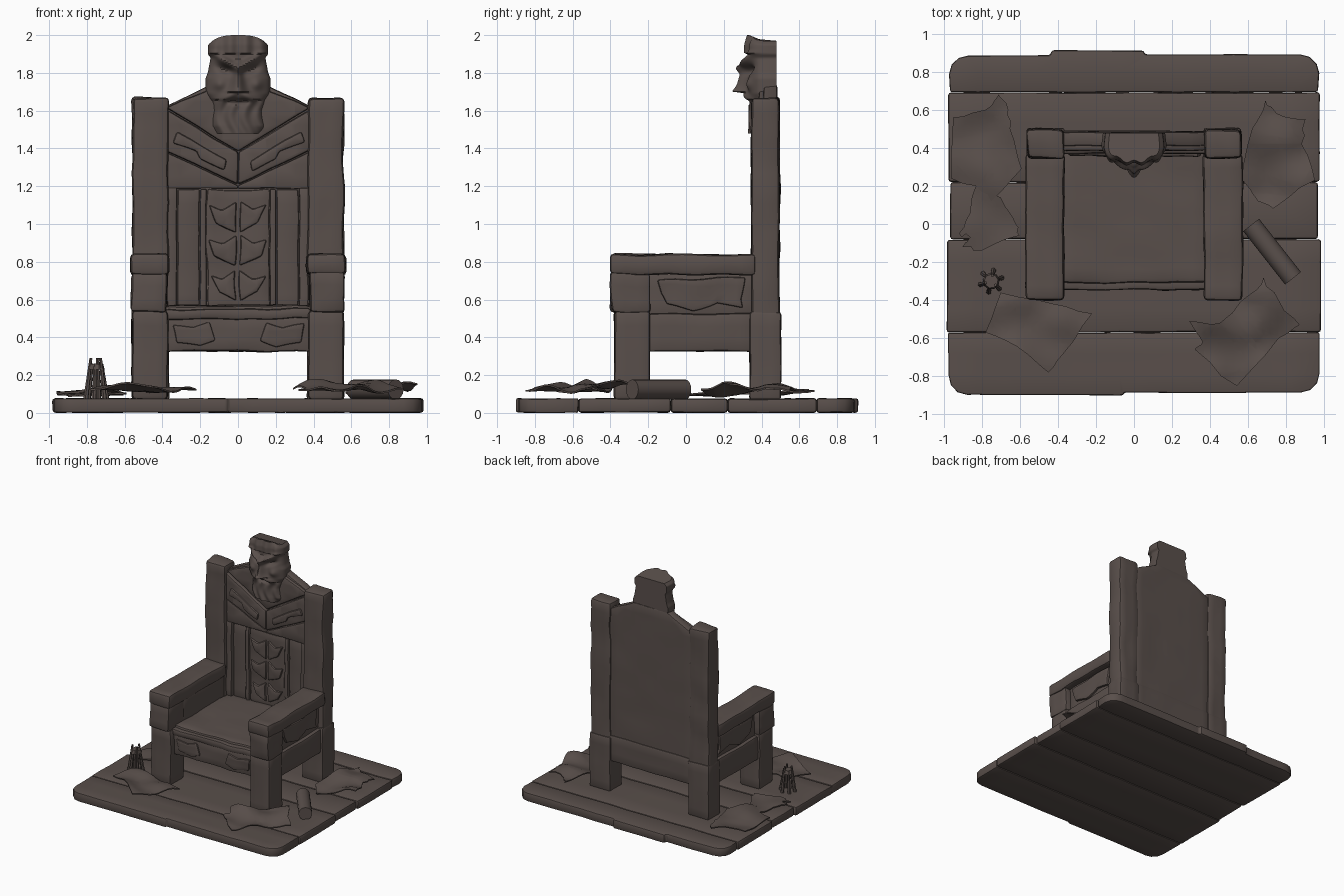
import bpy, bmesh, math, random
from mathutils import Vector, noise

if "Cube" in bpy.data.objects:
    bpy.data.objects.remove(bpy.data.objects["Cube"])

random.seed(4)
wood = bpy.data.materials.new("dark weathered wood")
wood.diffuse_color = (0.10, 0.078, 0.07, 1)
wood.use_nodes = True
wood.node_tree.nodes["Principled BSDF"].inputs["Base Color"].default_value = wood.diffuse_color


def finish(bm, name, angle=32):
    bmesh.ops.recalc_face_normals(bm, faces=bm.faces)
    me = bpy.data.meshes.new(name)
    bm.to_mesh(me)
    bm.free()
    ob = bpy.data.objects.new(name, me)
    bpy.context.collection.objects.link(ob)
    me.materials.append(wood)
    bpy.ops.object.select_all(action='DESELECT')
    ob.select_set(True)
    bpy.context.view_layer.objects.active = ob
    bpy.ops.object.shade_smooth_by_angle(angle=math.radians(angle))
    return ob


def slice_grid(bm, step):
    """Cut the mesh on an even grid so that it can be bent."""
    for i in range(3):
        vals = [v.co[i] for v in bm.verts]
        lo, hi = min(vals), max(vals)
        n = int((hi - lo) / step)
        for k in range(1, n + 1):
            co, no = Vector(), Vector()
            co[i], no[i] = lo + (hi - lo) * k / (n + 1), 1
            bmesh.ops.bisect_plane(bm, geom=bm.verts[:] + bm.edges[:] + bm.faces[:],
                                   plane_co=co, plane_no=no, dist=1e-5)


def prism(name, pts, a0, a1, axis='y', bevel=0.015, rough=0.006, step=0.08):
    """Outline pushed along an axis, edges rounded, surface roughened."""
    bm = bmesh.new()
    put = {'x': lambda p, a: (a, p[0], p[1]), 'y': lambda p, a: (p[0], a, p[1]),
           'z': lambda p, a: (p[0], p[1], a)}[axis]
    lo = [bm.verts.new(put(p, a0)) for p in pts]
    hi = [bm.verts.new(put(p, a1)) for p in pts]
    bm.faces.new(lo)
    bm.faces.new(hi[::-1])
    for i in range(len(pts)):
        j = (i + 1) % len(pts)
        bm.faces.new((lo[i], hi[i], hi[j], lo[j]))
    bmesh.ops.recalc_face_normals(bm, faces=bm.faces)
    sharp = [e for e in bm.edges if e.calc_face_angle(0) > 0.6]
    bmesh.ops.bevel(bm, geom=sharp, offset=bevel, segments=2, profile=0.5,
                    affect='EDGES', clamp_overlap=True)
    slice_grid(bm, step)
    for v in bm.verts:
        v.co += noise.noise_vector(v.co * 6) * rough
    return finish(bm, name)


def box(name, x, y, z, **kw):
    x0, x1 = sorted(x)
    return prism(name, [(x0, y[0]), (x1, y[0]), (x1, y[1]), (x0, y[1])], z[0], z[1], 'z', **kw)


def arc(cx, cy, r, a):
    return [(cx + r * math.cos(math.radians(a + t)), cy + r * math.sin(math.radians(a + t)))
            for t in (0, 30, 60, 90)]


# floor boards, outer two with round corners
floor = dict(bevel=0.014, rough=0.004, step=0.16)
prism("floor_board_front", arc(-.875, -.795, .1, 180) + [(-.06, -.9), (-.05, -.885), (.43, -.885)]
      + arc(.875, -.785, .1, 270) + [(.975, -.57), (-.975, -.57)], 0.002, .076, 'z', **floor)
prism("floor_board_back", [(-.965, .692), (.965, .692)] + arc(.87, .79, .1, 0)
      + [(.06, .89), (.05, .91), (-.43, .91), (-.44, .885)] + arc(-.87, .785, .1, 90),
      0.002, .076, 'z', **floor)
for i, (y0, y1, w) in enumerate([(-.568, -.082, .982), (-.08, .218, .965), (.22, .69, .975)]):
    box(f"floor_board_{i}", (-w, w), (y0, y1), (0.002, .076), **floor)

# seat, apron and back rail
box("seat", (-.385, .385), (-.31, .43), (.47, .57), bevel=.025, rough=.014)
box("seat_apron", (-.385, .385), (-.335, -.26), (.325, .505), rough=.012)
box("apron_lip", (-.38, .38), (-.345, -.28), (.495, .55), rough=.014)
box("back_rail", (-.39, .39), (.38, .49), (.325, .55))

for s, side in ((-1, "left"), (1, "right")):
    X = lambda a, b: (s * a, s * b)
    # posts, legs and arms
    box(f"back_post_{side}", X(.37, .56), (.345, .495), (.07, 1.67), bevel=.022, rough=.012)
    box(f"back_post_foot_{side}", X(.365, .563), (.337, .503), (.07, .535))
    box(f"front_leg_{side}", X(.37, .56), (-.38, -.19), (.07, .54), bevel=.02)
    box(f"arm_block_{side}", X(.375, .565), (-.395, -.19), (.53, .74), bevel=.018, rough=.016)
    box(f"armrest_{side}", X(.365, .57), (-.4, .37), (.73, .84), bevel=.022, rough=.009)
    # side panels
    box(f"side_plank_{side}", X(.38, .545), (-.2, .36), (.325, .525))
    box(f"side_panel_{side}", X(.375, .515), (-.2, .36), (.51, .74))
    prism(f"side_carving_{side}", [(-.15, .7), (.31, .72), (.29, .6), (.3, .55), (.17, .58),
                                   (.04, .54), (-.1, .57), (-.13, .63)],
          s * .50, s * .535, 'x', bevel=.01, rough=.012, step=.05)
    # backrest frame, chevron and slats
    prism(f"chevron_{side}", [(0, 1.21), (s * .38, 1.385), (s * .38, 1.605), (0, 1.375)],
          .368, .43, rough=.009)
    prism(f"chevron_carving_{side}", [(s * .06, 1.33), (s * .33, 1.49), (s * .35, 1.43),
                                      (s * .22, 1.38), (s * .2, 1.34), (s * .07, 1.28)],
          .352, .39, bevel=.012, rough=.014, step=.05)
    prism(f"spandrel_{side}", [(0, 1.19), (s * .38, 1.19), (s * .38, 1.38), (0, 1.205)],
          .378, .43, bevel=.008)
    box(f"frame_stile_{side}", X(.325, .38), (.375, .43), (.55, 1.195), bevel=.008)
    box(f"wide_slat_{side}", X(.205, .32), (.398, .44), (.55, 1.185), bevel=.01)
    box(f"thin_slat_{side}", X(.168, .2), (.385, .44), (.55, 1.185), bevel=.007)
    # carved lumps on the middle panel and apron
    for k, (z, w) in enumerate([(.68, .1), (.87, .13), (1.05, .11)]):
        prism(f"panel_carving_{side}_{k}", [(s * .01, z - .09), (s * w, z - .04), (s * .15, z + .05),
                                            (s * .08, z + .03), (s * .01, z + .08)],
              .382, .43, bevel=.012, rough=.014, step=.05)
    prism(f"apron_carving_{side}", [(s * .12, .38), (s * .2, .35), (s * .33, .37), (s * .35, .47),
                                    (s * .24, .45), (s * .15, .48)],
          -.348, -.3, bevel=.01, rough=.012, step=.05)

prism("backrest_board", [(-.39, .33), (.39, .33), (.39, 1.62), (.3, 1.665), (.15, 1.735),
                         (-.15, 1.735), (-.3, 1.665), (-.39, 1.62)], .41, .482, bevel=.01)
prism("gable_panel", [(0, 1.38), (.38, 1.615), (.3, 1.655), (.14, 1.715), (-.14, 1.715),
                      (-.3, 1.655), (-.38, 1.615)], .385, .43, bevel=.012)
box("middle_panel", (-.165, .165), (.398, .44), (.55, 1.185), bevel=.008, rough=.016, step=.05)


# carved bearded head: a relief surface closed to a flat back
def bump(t, s):
    return math.exp(-(t / s) ** 2)


def half_width(z):
    keys = [(1.48, .125), (1.52, .15), (1.6, .135), (1.66, .15), (1.69, .17), (1.77, .172),
            (1.8, .16), (1.88, .145), (1.9, .16), (1.97, .158), (2.0, .135)]
    for (a, wa), (b, wb) in zip(keys, keys[1:]):
        if z <= b + 1e-6:
            return wa + (wb - wa) * (z - a) / (b - a)
    return .13


def face_y(x, u, z):
    a = abs(x)
    y = .41 - .085 * math.sqrt(max(0, 1 - u * u))
    if z < 1.66:                                               # beard strands
        y += .006 * math.sin(x * 85 + 2 * math.sin(z * 25)) + .01
    if z > 1.9:                                                # hair locks
        y += .008 * math.cos(x * 75) - .012 + .28 * max(0, z - 1.95)
    y -= .045 * bump(z - 1.825 - .55 * a, .022) * bump(a - .05, .075)   # brows
    y += .032 * bump(z - 1.795 - .3 * a, .02) * bump(a - .07, .04)      # eye sockets
    if 1.7 < z < 1.87:                                         # nose
        t = (1.87 - z) / .17
        y -= (.02 + .045 * t) * bump(a, .018 + .022 * t * t)
    y -= .024 * bump(z - 1.7 + .45 * a, .024) * bump(a - .04, .06)      # moustache
    y += .03 * bump(z - 1.648, .012) * bump(a, .05)                     # mouth
    y -= .02 * bump(z - 1.74, .03) * bump(a - .1, .03)                  # cheeks
    return y


bm = bmesh.new()
NU, NZ = 44, 66
front, back = [], []
for j in range(NZ + 1):
    z = 1.48 + .52 * j / NZ
    fr, bk = [], []
    for i in range(NU + 1):
        u = 2 * i / NU - 1
        x = u * half_width(z)
        zz = z - .03 * abs(u) ** 3 * max(0, (z - 1.9) / .1)
        fr.append(bm.verts.new((x, face_y(x, u, z), zz)))
        if i in (0, NU):
            bk.append(bm.verts.new((x * .95, .478, zz)))
    front.append(fr)
    back.append(bk)
for j in range(NZ):
    f0, f1, b0, b1 = front[j], front[j + 1], back[j], back[j + 1]
    for i in range(NU):
        bm.faces.new((f0[i], f0[i + 1], f1[i + 1], f1[i]))
    bm.faces.new((f0[0], f1[0], b1[0], b0[0]))
    bm.faces.new((f0[-1], b0[1], b1[1], f1[-1]))
    bm.faces.new((b0[0], b1[0], b1[1], b0[1]))
bm.faces.new(front[0] + back[0][::-1])
bm.faces.new(front[-1] + back[-1][::-1])
finish(bm, "carved_head", 40)


# torn crumpled sheets lying on the floor
def sheet(name, pts, z0, amp, tear=.012):
    bm = bmesh.new()
    ring = []
    for p, q in zip(pts, pts[1:] + pts[:1]):
        for t in (0, .33, .66):
            o = tear if t else 0
            ring.append(bm.verts.new((p[0] + (q[0] - p[0]) * t + random.uniform(-o, o),
                                      p[1] + (q[1] - p[1]) * t + random.uniform(-o, o), 0)))
    bm.faces.new(ring)
    bmesh.ops.triangulate(bm, faces=bm.faces[:])
    slice_grid(bm, .04)
    for v in bm.verts:
        v.co.z = z0 + amp * (.5 + .9 * noise.noise(Vector((v.co.x * 5, v.co.y * 5, 3.3))))
        v.co.z = max(v.co.z, .081)
    bmesh.ops.recalc_face_normals(bm, faces=bm.faces)
    top = bmesh.ops.extrude_face_region(bm, geom=bm.faces[:], use_keep_orig=True)
    for g in top["geom"]:
        if isinstance(g, bmesh.types.BMVert):
            g.co.z += .009
    finish(bm, name)


sheet("torn_sheet_back_left", [(-.95, .56), (-.78, .6), (-.71, .68), (-.66, .6), (-.65, .5),
                               (-.59, .29), (-.75, .12), (-.83, .2), (-.96, .24)], .083, .04)
sheet("torn_sheet_left", [(-.83, .2), (-.7, .14), (-.62, .0), (-.6, -.06), (-.8, -.14), (-.9, -.12),
                          (-.86, -.07), (-.92, -.05), (-.86, .06)], .085, .03)
sheet("torn_sheet_back_right", [(.57, .23), (.62, .5), (.69, .65), (.75, .58), (.9, .55), (.88, .42),
                                (.95, .23), (.73, .08), (.65, .12)], .09, .07)
sheet("torn_sheet_front_right", [(.62, -.36), (.68, -.28), (.76, -.4), (.87, -.53), (.76, -.6),
                                 (.54, -.85), (.32, -.66), (.36, -.62), (.29, -.51), (.45, -.52)],
      .09, .07)
sheet("torn_sheet_front_left", [(-.7, -.36), (-.42, -.42), (-.22, -.47), (-.37, -.68), (-.45, -.78),
                                (-.62, -.64), (-.78, -.57)], .09, .065, .006)

# rolled scroll, round stick lying on the floor
d = Vector((.22, -.28, 0))
n = Vector((.28, .22, 0)).normalized()
bm = bmesh.new()
bmesh.ops.create_cone(bm, cap_ends=True, segments=16, radius1=.053, radius2=.053, depth=d.length)
rot = d.to_track_quat('Z', 'Y')
for v in bm.verts:
    v.co = rot @ v.co + Vector((.725, -.145, .124))
finish(bm, "rolled_scroll")

# small broken stand: splayed splinters meeting in a ring
bm = bmesh.new()
c = Vector((-.75, -.3, 0))
for k in range(6):
    a = k * math.tau / 6 + .3
    r = Vector((math.cos(a), math.sin(a), 0))
    lo, hi = c + r * .058 + Vector((0, 0, .075)), c + r * .03 + Vector((0, 0, .26 + .03 * (k % 2)))
    leg = bmesh.ops.create_cone(bm, cap_ends=True, segments=6, radius1=.014, radius2=.008,
                                depth=(hi - lo).length)
    q = (hi - lo).to_track_quat('Z', 'Y')
    for v in leg["verts"]:
        v.co = q @ v.co + (lo + hi) / 2
cap = bmesh.ops.create_cone(bm, cap_ends=True, segments=9, radius1=.045, radius2=.036, depth=.03)
for v in cap["verts"]:
    v.co += c + Vector((0, 0, .245))
finish(bm, "broken_stand")
